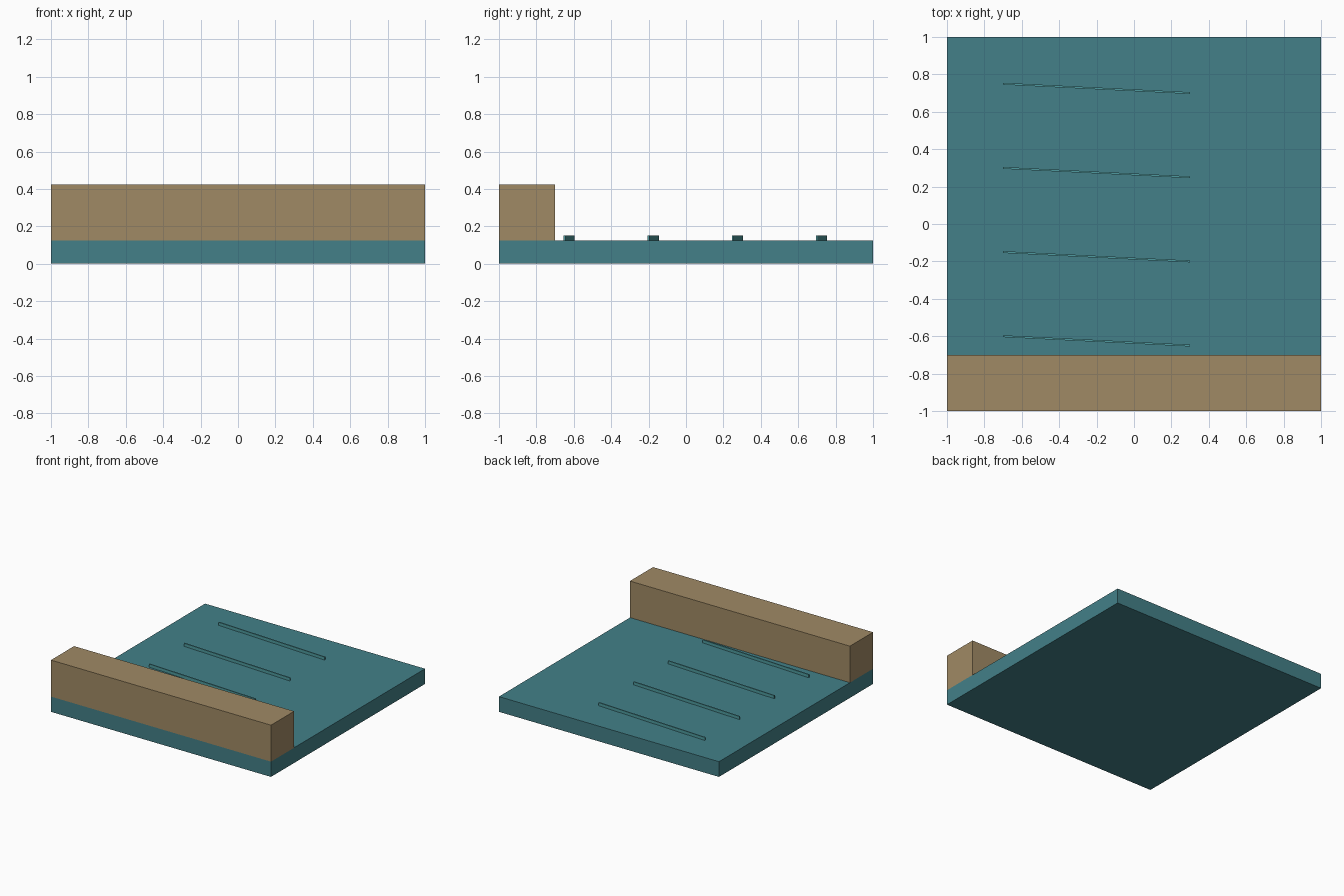
import bpy
import math

if "Cube" in bpy.data.objects:
    bpy.data.objects.remove(bpy.data.objects["Cube"])


def material(name, rgb):
    m = bpy.data.materials.new(name)
    m.diffuse_color = (*rgb, 1)
    m.use_nodes = True
    m.node_tree.nodes["Principled BSDF"].inputs["Base Color"].default_value = m.diffuse_color
    return m


def box(name, lo, hi, mat, turn=0):
    """Box between two corners, turned about its own centre."""
    bpy.ops.mesh.primitive_cube_add(
        size=1, location=[(a + b) / 2 for a, b in zip(lo, hi)], rotation=(0, 0, turn))
    ob = bpy.context.object
    ob.name = name
    ob.scale = [b - a for a, b in zip(lo, hi)]
    bpy.ops.object.transform_apply(location=False, rotation=False, scale=True)
    ob.data.materials.append(mat)
    return ob


teal = material("water teal", (0.056, 0.216, 0.246))
foam = material("ripple teal", (0.08, 0.33, 0.35))
sand = material("bank tan", (0.352, 0.254, 0.130))

TOP = 0.125

# Water slab and raised bank along the front edge
box("water_slab", (-1, -1, 0), (1, 1, TOP), teal)
box("bank", (-1, -1, TOP), (1, -0.7, 0.425), sand)

# Four thin slanted ripples
for i in range(4):
    y = -0.625 + 0.45 * i
    box(f"ripple_{i + 1}", (-0.7, y - 0.005, TOP), (0.3, y + 0.005, 0.15),
        foam, -math.atan(0.05))
